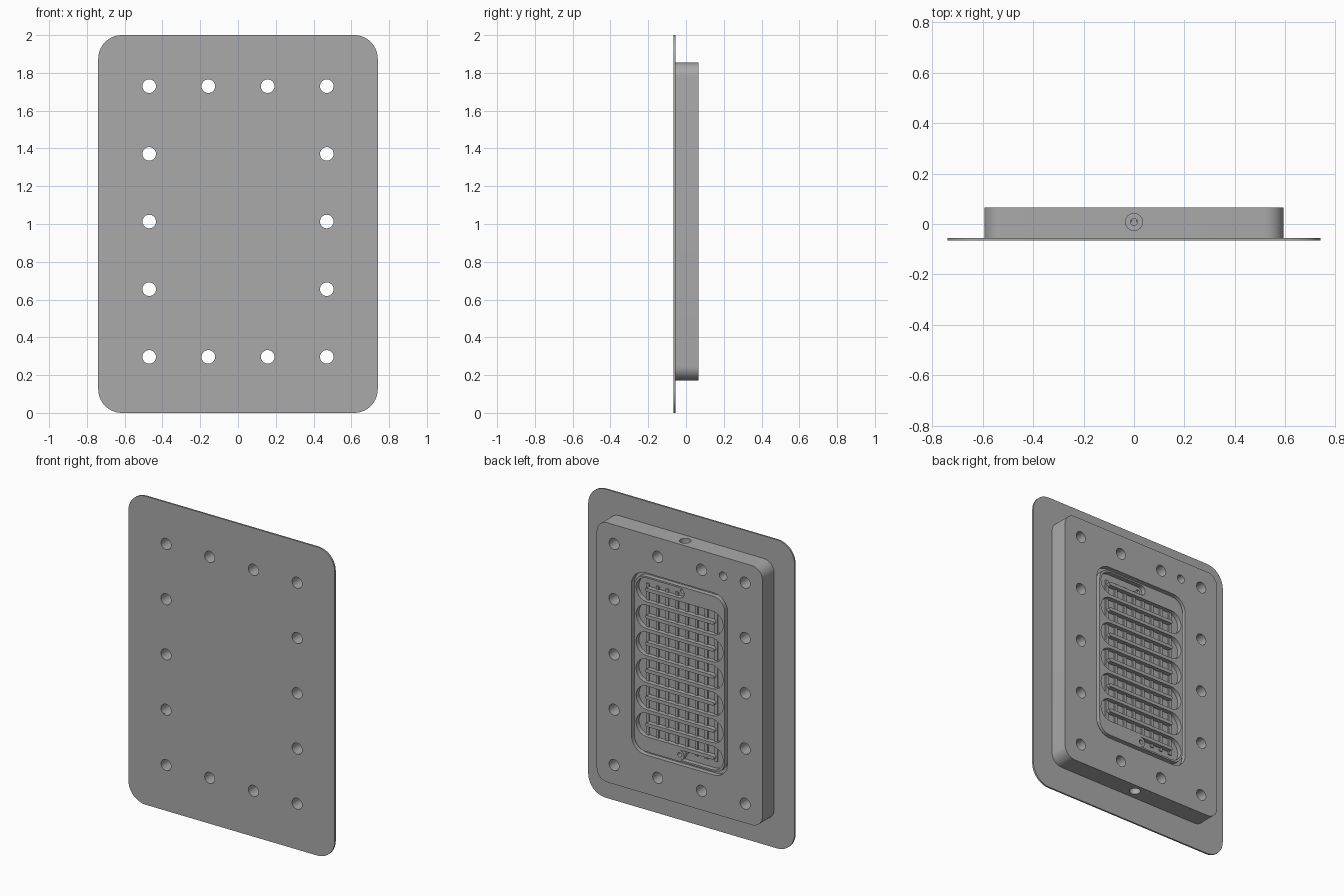
import bpy, bmesh
from math import pi, sin, cos
from mathutils import Vector, Matrix

cube = bpy.data.objects.get("Cube")
if cube:
    bpy.data.objects.remove(cube, do_unlink=True)

metal = bpy.data.materials.new("grey_metal")
GREY = (0.4, 0.4, 0.4, 1)
metal.use_nodes = True
metal.diffuse_color = GREY
metal.node_tree.nodes["Principled BSDF"].inputs["Base Color"].default_value = GREY

MID_Z = 1.013                     # centre height of the block
BACK, SEAM, FRONT = 0.066, -0.055, -0.066
FLOOR = BACK - 0.03               # bottom of the channel and seal groove


def arc(cx, cz, r, a0, a1, n=10):
    return [(cx + r * cos(a0 + (a1 - a0) * i / n), cz + r * sin(a0 + (a1 - a0) * i / n))
            for i in range(n + 1)]


def rounded_rect(hw, hh, r, cz):
    pts = []
    for k, (sx, sz) in enumerate(((1, 1), (-1, 1), (-1, -1), (1, -1))):
        pts += arc(sx * (hw - r), cz + sz * (hh - r), r, k * pi / 2, (k + 1) * pi / 2)
    return pts


def finish(name, bm):
    bmesh.ops.recalc_face_normals(bm, faces=bm.faces)
    mesh = bpy.data.meshes.new(name)
    bm.to_mesh(mesh)
    bm.free()
    mesh.materials.append(metal)
    ob = bpy.data.objects.new(name, mesh)
    bpy.context.collection.objects.link(ob)
    return ob


def prism(name, outline, y0, y1):
    """Extrude an x-z outline from y0 to y1."""
    bm = bmesh.new()
    face = bm.faces.new([bm.verts.new((x, y0, z)) for x, z in outline])
    new = bmesh.ops.extrude_face_region(bm, geom=[face])["geom"]
    bmesh.ops.translate(bm, vec=(0, y1 - y0, 0),
                        verts=[v for v in new if isinstance(v, bmesh.types.BMVert)])
    return finish(name, bm)


def rod(name, a, b, r):
    """Cylinder between two points."""
    a, b = Vector(a), Vector(b)
    turn = (b - a).to_track_quat('Z', 'Y').to_matrix().to_4x4()
    bm = bmesh.new()
    bmesh.ops.create_cone(bm, cap_ends=True, segments=32, radius1=r, radius2=r,
                          depth=(b - a).length, matrix=Matrix.Translation((a + b) / 2) @ turn)
    return finish(name, bm)


def cut(target, cutters):
    """Subtract the cutters one by one, then remove them."""
    for c in cutters:
        c.hide_render = True
        mod = target.modifiers.new("cut", 'BOOLEAN')
        mod.operation, mod.solver, mod.object = 'DIFFERENCE', 'EXACT', c
    bpy.context.view_layer.update()
    result = bpy.data.meshes.new_from_object(
        target.evaluated_get(bpy.context.evaluated_depsgraph_get()))
    target.modifiers.clear()
    target.data = result
    for c in cutters:
        bpy.data.objects.remove(c, do_unlink=True)


# Serpentine channel: centre line, then offset to both sides
PITCH, TURNS, HALF_W, TURN_X = 0.0875, 12, 0.0325, 0.236
top_port = MID_Z + PITCH * TURNS / 2
bottom_port = MID_Z - PITCH * TURNS / 2
path = [(0, top_port)]
for i in range(TURNS):
    s = 1 if i % 2 == 0 else -1
    cz = top_port - PITCH * (i + 0.5)
    path += [(s * x, z) for x, z in arc(TURN_X, 0, PITCH / 2, pi / 2, -pi / 2)]
    path[-11:] = [(x, z + cz) for x, z in path[-11:]]
path.append((0, bottom_port))


def channel_outline():
    left, right = [], []
    for i, p in enumerate(path):
        a, b = Vector(path[max(i - 1, 0)]), Vector(path[min(i + 1, len(path) - 1)])
        t = (b - a).normalized()
        # straight passes meet the turns at right angles to the turn ends
        if 0 < i < len(path) - 1 and (i - 1) % 11 in (0, 10):
            t = Vector((1 if t.x > 0 else -1, 0))
        n = Vector((-t.y, t.x)) * HALF_W
        left.append(tuple(Vector(p) + n))
        right.append(tuple(Vector(p) - n))
    start = arc(0, top_port, HALF_W, -pi / 2, -3 * pi / 2)[1:-1]
    end = arc(0, bottom_port, HALF_W, pi / 2, 3 * pi / 2)[1:-1]
    return left + end + right[::-1] + start


# Bolt pattern: two full rows and two side columns
bolts = [(s * x, MID_Z + t * 0.7165) for s in (-1, 1) for t in (-1, 1) for x in (0.157, 0.47)]
bolts += [(s * 0.47, MID_Z + k * 0.3583) for s in (-1, 1) for k in (-1, 0, 1)]


def bolt_cutters():
    return [rod("bolt_cutter", (x, -0.2, z), (x, 0.2, z), 0.036) for x, z in bolts]


# Thin front plate
plate = prism("front_plate", rounded_rect(0.74, 1.0, 0.125, 1.0), FRONT, SEAM)
cut(plate, bolt_cutters())

# Thick block with all its recesses
block = prism("cell_block", rounded_rect(0.594, 0.841, 0.075, MID_Z), SEAM, BACK)
cutters = bolt_cutters()
cutters.append(rod("locating_hole", (-0.312, 0, 1.73), (-0.312, 0.2, 1.73), 0.027))

# Seal groove as a ring-shaped cutter
ring = prism("seal_groove", rounded_rect(0.345, 0.59, 0.1, MID_Z), FLOOR, 0.2)
cut(ring, [prism("groove_core", rounded_rect(0.323, 0.568, 0.078, MID_Z), -0.1, 0.3)])
cutters.append(ring)
cutters.append(prism("channel_cutter", channel_outline(), FLOOR, 0.2))

# Feed bores with counterbores, in the top and bottom edges
for s, port in ((1, top_port), (-1, bottom_port)):
    edge = MID_Z + s * 0.841
    cutters += [rod("counterbore", (0, 0.008, edge + s * 0.1), (0, 0.008, edge - s * 0.12), 0.034),
                rod("feed_bore", (0, 0.008, edge), (0, 0.008, port - s * 0.01), 0.014),
                rod("port_hole", (0, 0.008, port), (0, 0.1, port), 0.014)]
cut(block, cutters)

# Low cross ridges on the channel floor
ridges = []
for i in range(8):
    x = (i - 3.5) * 0.07
    outline = [(x - 0.01, 0.5), (x + 0.01, 0.5), (x + 0.01, 1.525), (x - 0.01, 1.525)]
    ridges.append(prism("channel_ridge", outline, FLOOR - 0.003, FLOOR + 0.008))

# Smooth round walls, crisp edges
bpy.ops.object.select_all(action='DESELECT')
for ob in [plate, block] + ridges:
    ob.select_set(True)
bpy.context.view_layer.objects.active = block
bpy.ops.object.shade_smooth_by_angle(angle=pi / 6)
